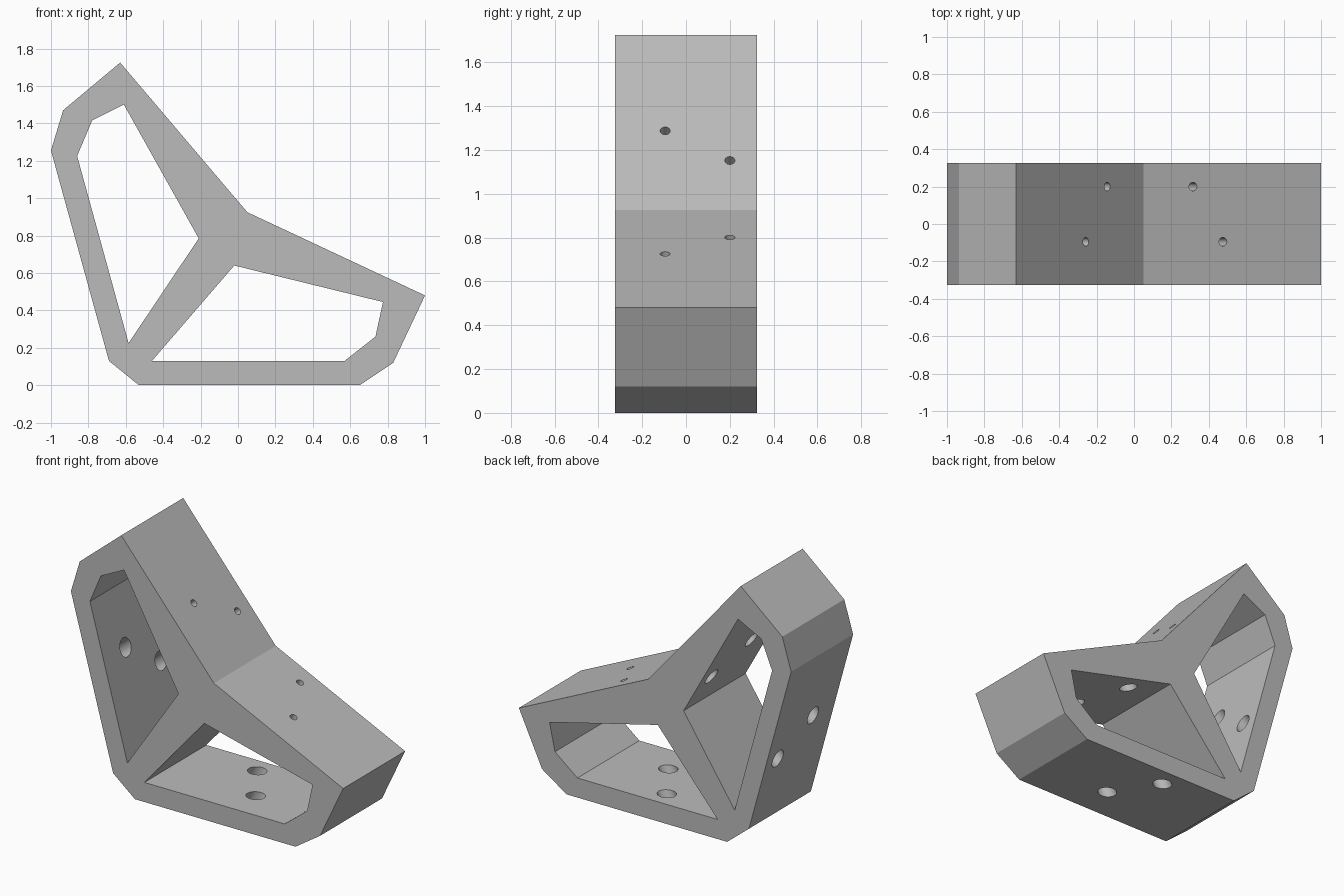
import bpy, bmesh, math
from mathutils import Vector

default = bpy.data.objects.get("Cube")
if default:
    bpy.data.objects.remove(default, do_unlink=True)

HALF_DEPTH = 0.325

grey = bpy.data.materials.new("plain grey")
grey.use_nodes = True
colour = (0.5, 0.5, 0.5, 1)
grey.diffuse_color = colour
grey.node_tree.nodes["Principled BSDF"].inputs["Base Color"].default_value = colour


def add_object(name, bm):
    bmesh.ops.recalc_face_normals(bm, faces=bm.faces)
    mesh = bpy.data.meshes.new(name)
    bm.to_mesh(mesh)
    bm.free()
    mesh.materials.append(grey)
    obj = bpy.data.objects.new(name, mesh)
    bpy.context.collection.objects.link(obj)
    return obj


def prism(name, outline, half):
    """Extrude an x-z outline along y."""
    bm = bmesh.new()
    face = bm.faces.new([bm.verts.new((x, -half, z)) for x, z in outline])
    new = bmesh.ops.extrude_face_region(bm, geom=[face])["geom"]
    verts = [v for v in new if isinstance(v, bmesh.types.BMVert)]
    bmesh.ops.translate(bm, verts=verts, vec=(0, 2 * half, 0))
    return add_object(name, bm)


def drill(name, start, end, radius):
    """Cylinder between two points."""
    bm = bmesh.new()
    axis = end - start
    bmesh.ops.create_cone(bm, cap_ends=True, segments=32, radius1=radius,
                          radius2=radius, depth=axis.length)
    obj = add_object(name, bm)
    obj.rotation_euler = axis.to_track_quat('Z', 'Y').to_euler()
    obj.location = (start + end) / 2
    return obj


# Outer body
bracket = prism("bracket", [
    (-0.53, 0), (0.65, 0), (0.83, 0.12), (1, 0.48), (0.05, 0.925),
    (-0.63, 1.725), (-0.935, 1.47), (-1, 1.255), (-0.69, 0.13)], HALF_DEPTH)

# Two open cavities
cutters = [
    prism("upper_cavity", [(-0.61, 1.5), (-0.78, 1.415), (-0.86, 1.225),
                           (-0.585, 0.225), (-0.21, 0.785)], 0.5),
    prism("lower_cavity", [(-0.02, 0.64), (0.775, 0.445), (0.735, 0.26),
                           (0.57, 0.13), (-0.46, 0.13)], 0.5)]

# Screw holes square to each sloping face, with wide driver access behind
upper_normal = Vector((0.8, 0, 0.68)).normalized()
lower_normal = Vector((0.445, 0, 0.95)).normalized()
screws = [((-0.26, -0.095, 1.285), upper_normal), ((-0.145, 0.2, 1.15), upper_normal),
          ((0.475, -0.095, 0.725), lower_normal), ((0.315, 0.2, 0.8), lower_normal)]
for point, normal in screws:
    p = Vector(point)
    cutters.append(drill("access_hole", p - normal * 0.1, p - normal * 1.3, 0.055))
    cutters.append(drill("screw_hole", p + normal * 0.1, p - normal * 0.15, 0.023))

# Cut everything out of the body
bpy.ops.object.select_all(action='DESELECT')
bracket.select_set(True)
bpy.context.view_layer.objects.active = bracket
for cutter in cutters:
    cutter.hide_render = True
    mod = bracket.modifiers.new(cutter.name, 'BOOLEAN')
    mod.operation = 'DIFFERENCE'
    mod.solver = 'EXACT'
    mod.object = cutter
    bpy.ops.object.modifier_apply(modifier=mod.name)
for cutter in cutters:
    bpy.data.objects.remove(cutter, do_unlink=True)

bpy.ops.object.shade_smooth_by_angle(angle=math.radians(15))
